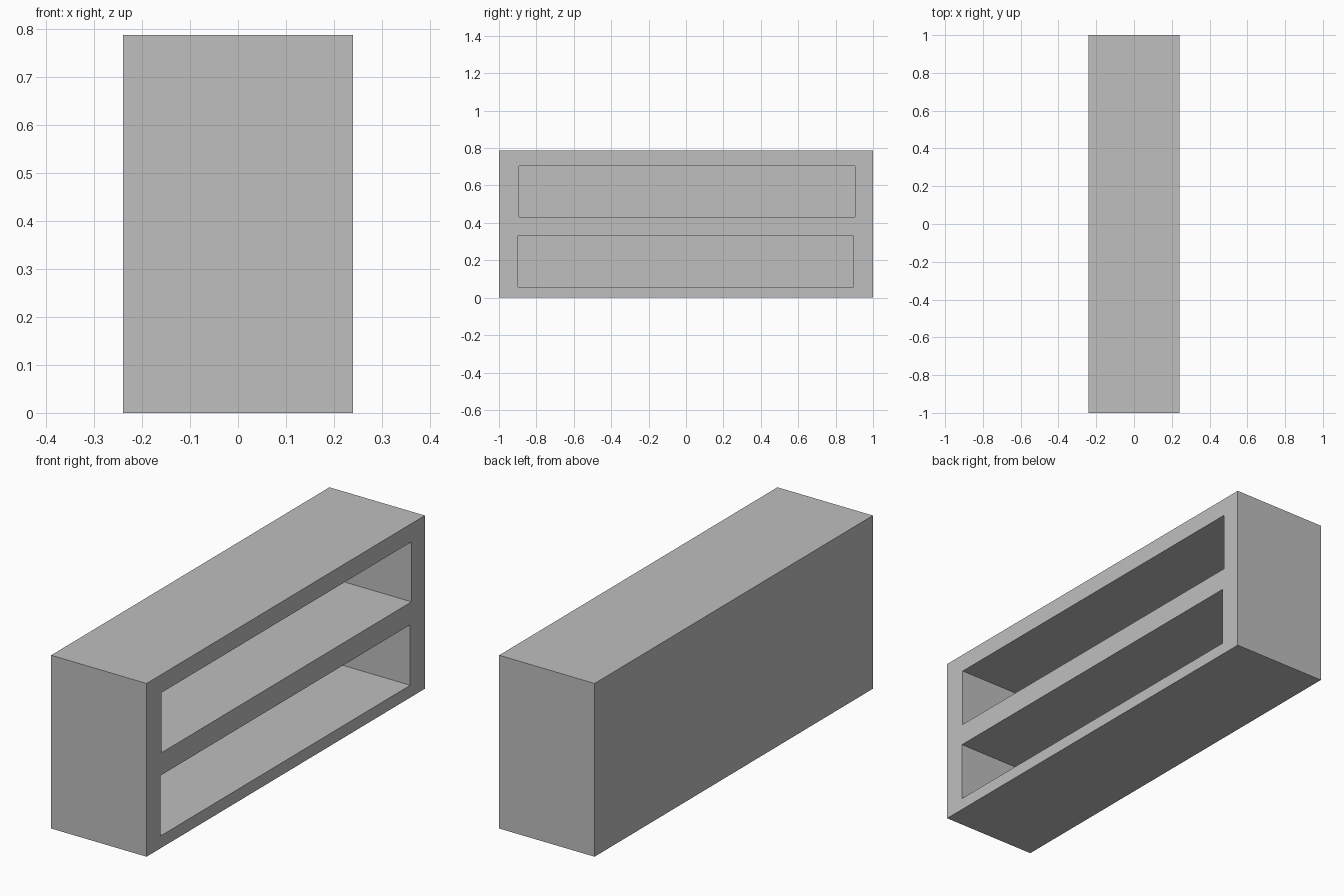
import bpy

if "Cube" in bpy.data.objects:
    bpy.data.objects.remove(bpy.data.objects["Cube"], do_unlink=True)

WIDTH, LENGTH, HEIGHT = 0.48, 2.0, 0.788
BACK = 0.06  # thickness of the closed back panel

grey = bpy.data.materials.new("plain grey")
grey.use_nodes = True
colour = (0.52, 0.52, 0.52, 1)
grey.diffuse_color = colour
grey.node_tree.nodes["Principled BSDF"].inputs["Base Color"].default_value = colour


def box(name, low, high):
    """Axis-aligned box between two corners."""
    centre = [(a + b) / 2 for a, b in zip(low, high)]
    bpy.ops.mesh.primitive_cube_add(size=1, location=centre)
    obj = bpy.context.object
    obj.name = name
    obj.scale = [b - a for a, b in zip(low, high)]
    bpy.ops.object.transform_apply(location=True, rotation=False, scale=True)
    obj.data.materials.append(grey)
    return obj


# Solid body of the shelf unit
body = box("shelf_body", (-WIDTH / 2, -LENGTH / 2, 0), (WIDTH / 2, LENGTH / 2, HEIGHT))

# Two long compartments, open on the +x side: (y min, y max, z min, z max)
compartments = {
    "lower_compartment": (-0.898, 0.895, 0.056, 0.331),
    "upper_compartment": (-0.893, 0.904, 0.432, 0.705),
}
for name, (y0, y1, z0, z1) in compartments.items():
    cutter = box(name + "_cutter", (-WIDTH / 2 + BACK, y0, z0), (WIDTH, y1, z1))
    cutter.hide_render = True
    cut = body.modifiers.new(name, "BOOLEAN")
    cut.operation = "DIFFERENCE"
    cut.solver = "EXACT"
    cut.object = cutter
    bpy.context.view_layer.objects.active = body
    bpy.ops.object.modifier_apply(modifier=cut.name)
    bpy.data.objects.remove(cutter, do_unlink=True)
